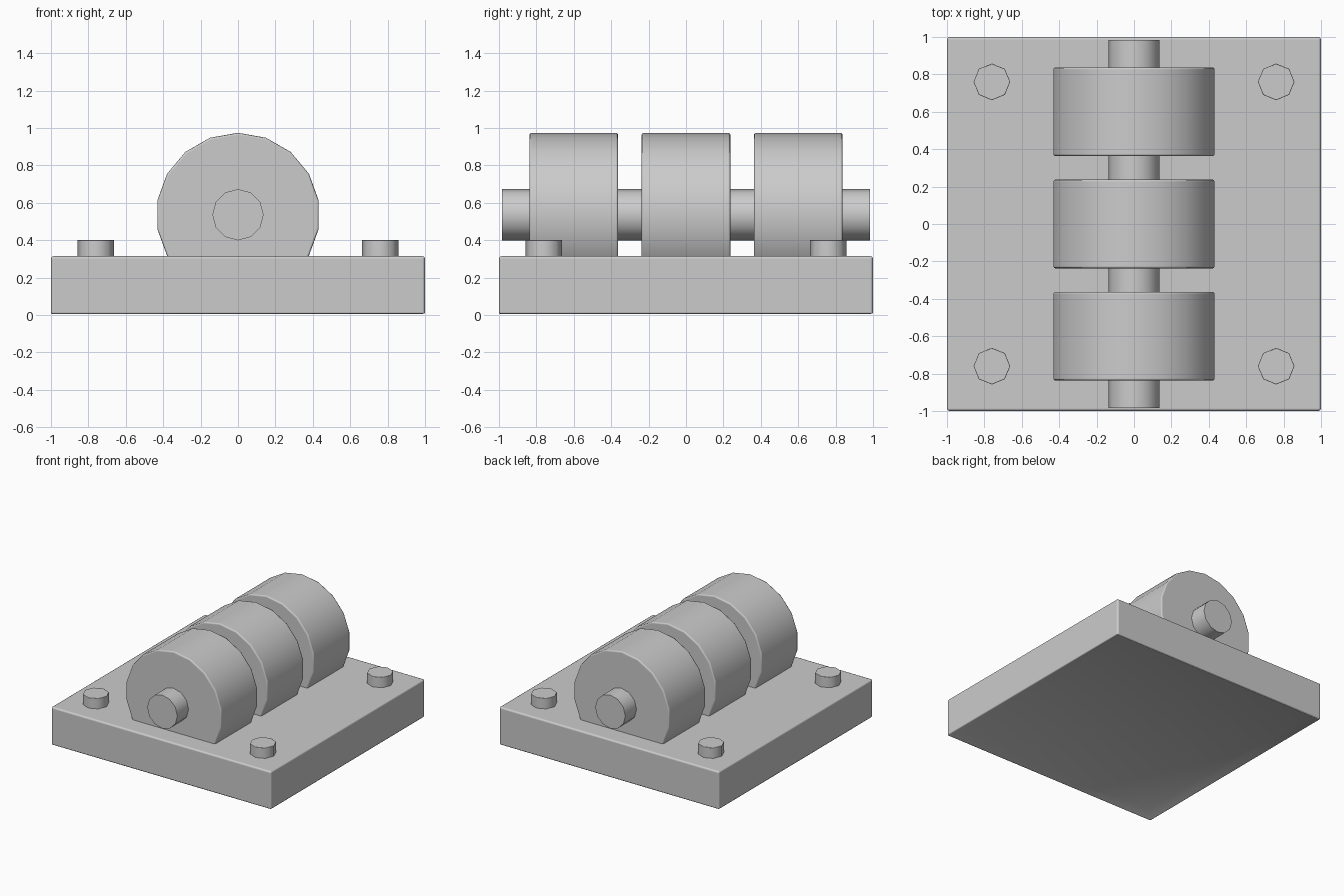
import bpy
import bmesh
import math

if "Cube" in bpy.data.objects:
    bpy.data.objects.remove(bpy.data.objects["Cube"])


def bevel(obj, width):
    mod = obj.modifiers.new("edge_bevel", 'BEVEL')
    mod.width = width
    mod.segments = 2
    mod.limit_method = 'ANGLE'
    mod.angle_limit = math.radians(50)
    mod.harden_normals = True


def smooth(obj, angle):
    bpy.ops.object.select_all(action='DESELECT')
    obj.select_set(True)
    bpy.context.view_layer.objects.active = obj
    bpy.ops.object.shade_smooth_by_angle(angle=math.radians(angle))


def cylinder(name, sides, radius, length, location, along_y=False):
    rotation = (math.pi / 2, 0, 0) if along_y else (0, 0, 0)
    bpy.ops.mesh.primitive_cylinder_add(vertices=sides, radius=radius, depth=length,
                                        location=location, rotation=rotation)
    obj = bpy.context.object
    obj.name = name
    smooth(obj, 50)
    return obj


AXIS_Z = 0.536
BASE_TOP = 0.315

# Square base plate with a shallow dished underside
bpy.ops.mesh.primitive_cube_add(size=1, location=(0, 0, BASE_TOP / 2))
base = bpy.context.object
base.name = "base_plate"
base.scale = (2, 2, BASE_TOP)
bpy.ops.object.transform_apply(location=False, rotation=False, scale=True)
bm = bmesh.new()
bm.from_mesh(base.data)
bottom = [f for f in bm.faces if f.normal.z < -0.5]
bmesh.ops.inset_region(bm, faces=bottom, thickness=0.12, depth=-0.04)
bm.to_mesh(base.data)
bm.free()
smooth(base, 40)
bevel(base, 0.015)

# Three drums, sunk partly into the base
for i, y in enumerate((-0.6, 0, 0.6)):
    drum = cylinder(f"drum_{i + 1}", 18, 0.438, 0.475, (0, y, AXIS_Z), along_y=True)
    bevel(drum, 0.012)

# Shaft through the drums
cylinder("shaft", 12, 0.137, 1.966, (0, 0, AXIS_Z), along_y=True)

# Corner bolts
for sx in (-1, 1):
    for sy in (-1, 1):
        bolt = cylinder("corner_bolt", 8, 0.098, 0.12, (sx * 0.76, sy * 0.76, 0.342))
        bevel(bolt, 0.005)
